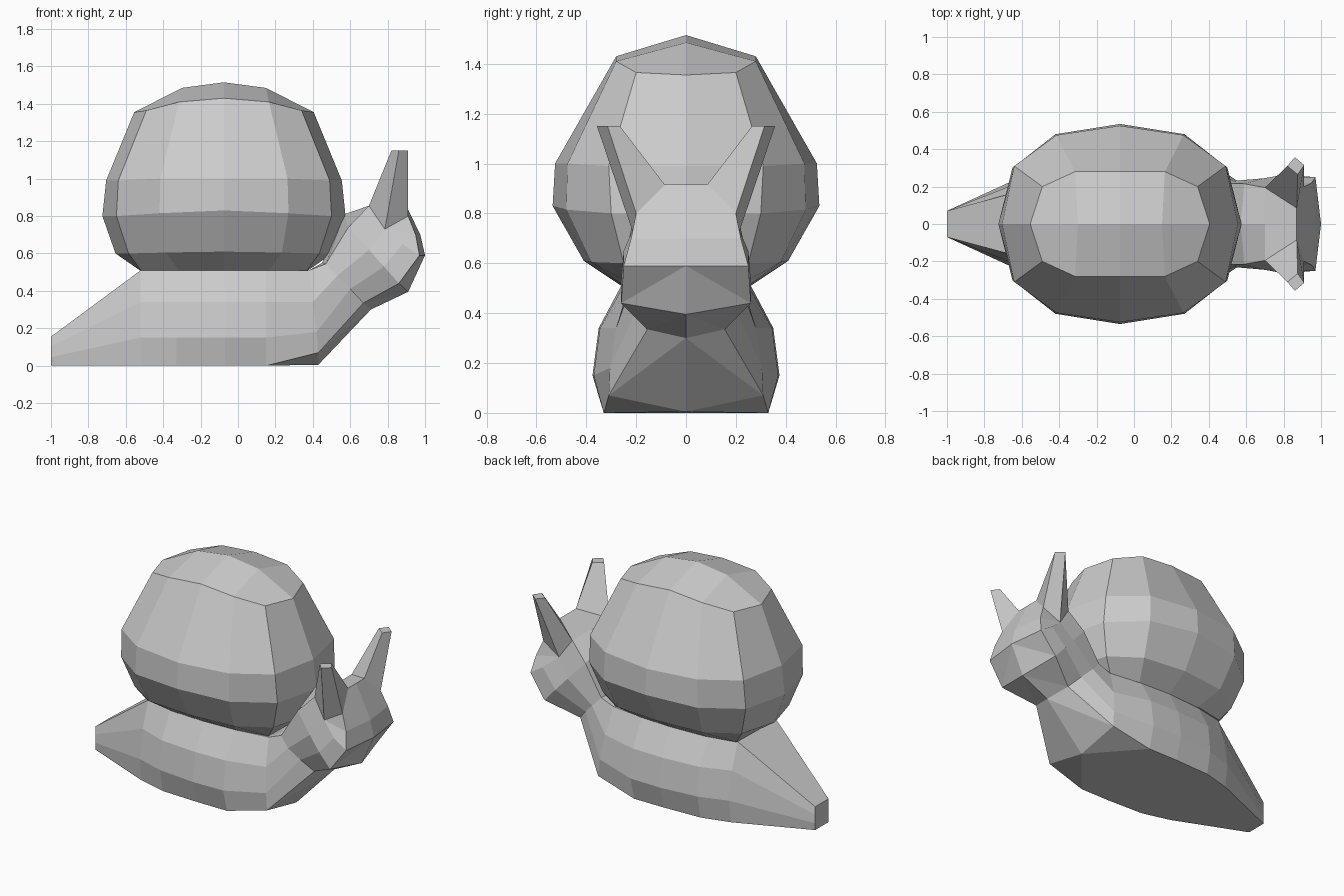
import bpy, bmesh
from mathutils import Matrix

if "Cube" in bpy.data.objects:
    bpy.data.objects.remove(bpy.data.objects["Cube"])


def finish(name, bm, axes, x=0.0):
    """Mirror the part over the given axes, weld it and add it to the scene."""
    for axis in axes:
        bmesh.ops.mirror(bm, geom=bm.verts[:] + bm.edges[:] + bm.faces[:],
                         matrix=Matrix.Identity(4), merge_dist=0.0001, axis=axis)
    bmesh.ops.remove_doubles(bm, verts=bm.verts, dist=0.0001)
    bmesh.ops.recalc_face_normals(bm, faces=bm.faces)
    me = bpy.data.meshes.new(name)
    bm.to_mesh(me)
    bm.free()
    ob = bpy.data.objects.new(name, me)
    ob.location.x = x
    bpy.context.collection.objects.link(ob)
    return ob


# Shell: one quarter of each ring (end, corner, mid, side), mirrored twice
bm = bmesh.new()
rings = [
    (((0.45, 0), (0.445, 0.21), (0.24, 0.25), (0, 0.26)), (0.51, 0.51, 0.51, 0.51)),
    (((0.58, 0), (0.51, 0.25), (0.31, 0.38), (0, 0.41)), (0.60, 0.60, 0.605, 0.61)),
    (((0.65, 0), (0.575, 0.30), (0.345, 0.48), (0, 0.535)), (0.80, 0.80, 0.815, 0.83)),
    (((0.63, 0), (0.565, 0.31), (0.34, 0.475), (0, 0.525)), (0.99, 0.99, 1.0, 1.0)),
    (((0.48, 0), (0.415, 0.20), (0.24, 0.28), (0, 0.28)), (1.355, 1.365, 1.41, 1.43)),
]
rows = [[bm.verts.new((a, b, z)) for (a, b), z in zip(pts, zs)] for pts, zs in rings]
for lo, hi in zip(rows, rows[1:]):
    for i in range(3):
        bm.faces.new((lo[i], lo[i + 1], hi[i + 1], hi[i]))
for row, z_mid, z_top in ((rows[-1], 1.485, 1.515), (rows[0], 0.51, 0.51)):
    c_mid = bm.verts.new((0.225, 0, z_mid))
    c_top = bm.verts.new((0, 0, z_top))
    bm.faces.new((row[0], row[1], row[2], c_mid))
    bm.faces.new((c_mid, row[2], row[3], c_top))
finish("shell", bm, "XY", -0.075)

# Body: half sections from tail to face, bottom centre round to top centre
bm = bmesh.new()


def upright(x, widths, height):
    zs = [height * t for t in (0, 0.295, 0.667, 1)]
    return [(x, 0, 0), *[(x, w, z) for w, z in zip(widths, zs)], (x, 0, height)]


sections = [
    upright(-1.0, (0.07, 0.07, 0.07, 0.07), 0.155),
    upright(-0.52, (0.27, 0.29, 0.26, 0.20), 0.51),
    upright(-0.33, (0.32, 0.35, 0.33, 0.24), 0.51),
    upright(-0.07, (0.33, 0.375, 0.35, 0.26), 0.51),
    upright(0.15, (0.33, 0.37, 0.345, 0.25), 0.51),
    # chest, neck, jaw, cheek
    [(0.43, 0, 0.005), (0.43, 0.31, 0.07), (0.42, 0.305, 0.18),
     (0.40, 0.28, 0.34), (0.38, 0.22, 0.51), (0.38, 0, 0.51)],
    [(0.71, 0, 0.30), (0.67, 0.155, 0.335), (0.60, 0.20, 0.41),
     (0.53, 0.23, 0.48), (0.47, 0.22, 0.545), (0.45, 0, 0.55)],
    [(0.91, 0, 0.395), (0.86, 0.26, 0.44), (0.78, 0.26, 0.53),
     (0.70, 0.245, 0.62), (0.59, 0.215, 0.74), (0.57, 0, 0.81)],
    [(1.0, 0, 0.59), (0.97, 0.25, 0.59), (0.88, 0.25, 0.65),
     (0.785, 0.215, 0.73), (0.70, 0.195, 0.855), (0.70, 0, 0.855)],
]
rows = [[bm.verts.new(p) for p in s] for s in sections]
bm.faces.new(rows[0])
for a, b in zip(rows, rows[1:]):
    bm.faces.new((a[0], a[1], b[0]))
    bm.faces.new((a[1], b[1], b[0]))
    for i in range(1, 5):
        bm.faces.new((a[i], a[i + 1], b[i + 1], b[i]))

# Face and crown, leaving a four-sided opening for the feeler
chin, jaw, cheek, outer, back, crown = rows[-1]
nose, nose_side, brow, inner, front = [bm.verts.new(p) for p in (
    (0.975, 0, 0.70), (0.95, 0.22, 0.70), (0.87, 0, 0.915),
    (0.87, 0.085, 0.915), (0.91, 0.20, 0.80))]
for f in ((chin, jaw, nose_side, nose), (jaw, cheek, outer, nose_side),
          (nose_side, outer, front), (nose, nose_side, front, inner, brow),
          (crown, back, inner, brow)):
    bm.faces.new(f)

# Feeler pulled out of the opening
base = (inner, front, outer, back)
tip = [bm.verts.new((x, y, 1.15)) for x, y in
       ((0.875, 0.265), (0.91, 0.315), (0.86, 0.357), (0.82, 0.31))]
for i in range(4):
    j = (i + 1) % 4
    bm.faces.new((base[i], base[j], tip[j], tip[i]))
bm.faces.new(tip)
finish("body", bm, "Y")
